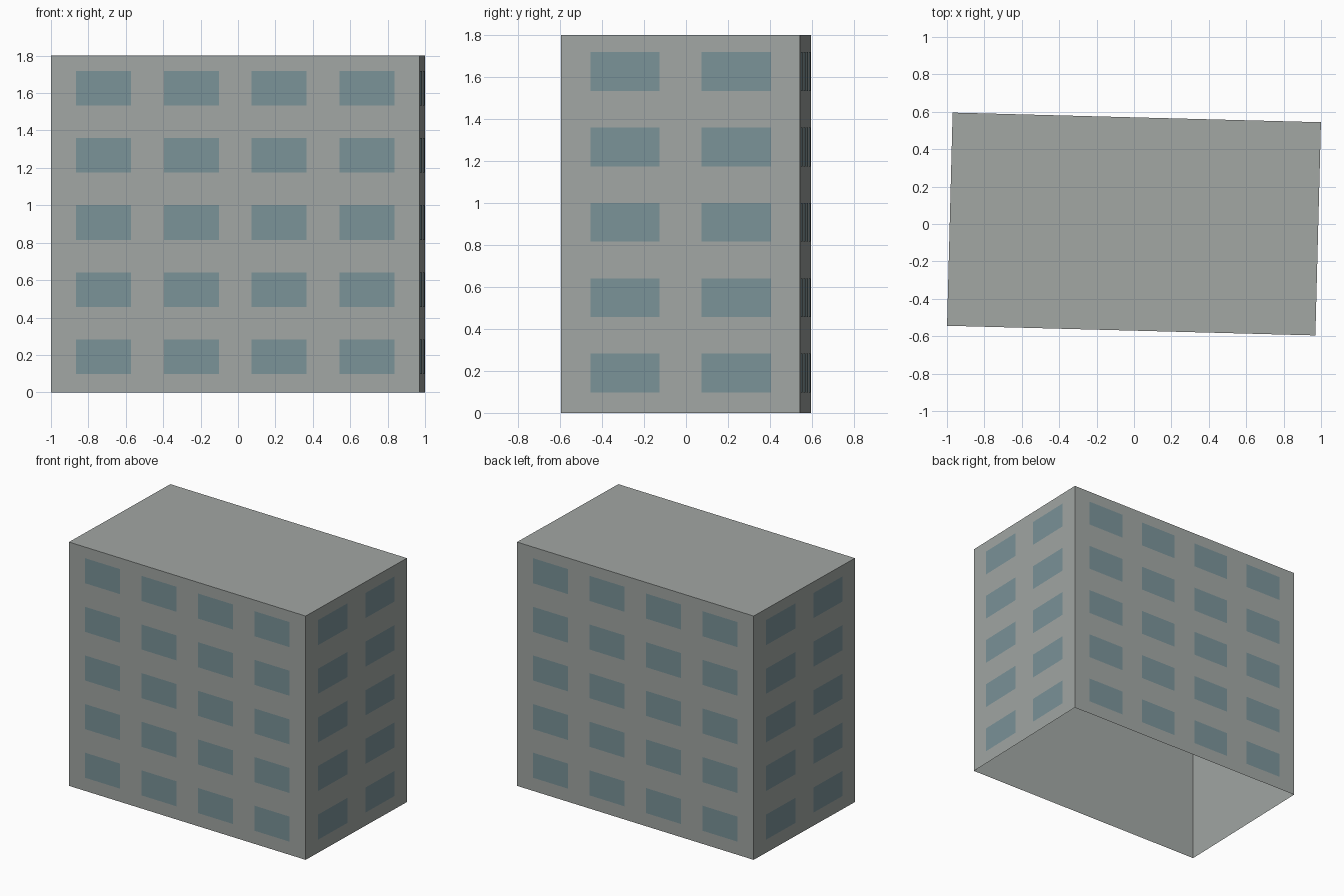
import bpy
import bmesh
from math import radians, pi
from mathutils import Matrix, Vector

WIDTH, DEPTH, HEIGHT = 1.97, 1.14, 1.8
FLOORS = 5
TURN = Matrix.Rotation(radians(-1.5), 4, "Z")

cube = bpy.data.objects.get("Cube")
if cube:
    bpy.data.objects.remove(cube)


def material(name, colour):
    mat = bpy.data.materials.new(name)
    mat.use_nodes = True
    mat.diffuse_color = (*colour, 1)
    mat.node_tree.nodes["Principled BSDF"].inputs["Base Color"].default_value = (*colour, 1)
    return mat


def finish(name, bm, mat):
    bm.transform(TURN)
    mesh = bpy.data.meshes.new(name)
    bm.to_mesh(mesh)
    bm.free()
    mesh.materials.append(mat)
    bpy.context.collection.objects.link(bpy.data.objects.new(name, mesh))


concrete = material("concrete grey", (0.36, 0.385, 0.37))
glass = material("window blue", (0.195, 0.29, 0.315))

# Building shell: walls and flat roof, open underneath
bm = bmesh.new()
bmesh.ops.create_cube(bm, size=1, matrix=Matrix.Translation((0, 0, HEIGHT / 2))
                      @ Matrix.Diagonal((WIDTH, DEPTH, HEIGHT, 1)))
bmesh.ops.delete(bm, geom=[f for f in bm.faces if f.normal.z < -0.5], context="FACES_ONLY")
finish("building_shell", bm, concrete)


# Window panes: a grid of flat plates just proud of one wall
def window_grid(name, angle, distance, columns, pitch, pane_width):
    bm = bmesh.new()
    wall = Matrix.Rotation(angle, 4, "Z")
    for floor in range(FLOORS):
        for col in range(columns):
            x = (col - (columns - 1) / 2) * pitch
            place = wall @ Matrix.Translation((x, -distance - 0.001, 0.19 + 0.359 * floor))
            corners = [(-1, -1), (1, -1), (1, 1), (-1, 1)]
            bm.faces.new([bm.verts.new(place @ Vector((u * pane_width / 2, 0, v * 0.0925)))
                          for u, v in corners])
    finish(name, bm, glass)


window_grid("front_windows", 0, DEPTH / 2, 4, 0.47, 0.294)
window_grid("back_windows", pi, DEPTH / 2, 4, 0.47, 0.294)
window_grid("left_windows", pi / 2, WIDTH / 2, 2, 0.53, 0.33)
window_grid("right_windows", -pi / 2, WIDTH / 2, 2, 0.53, 0.33)
